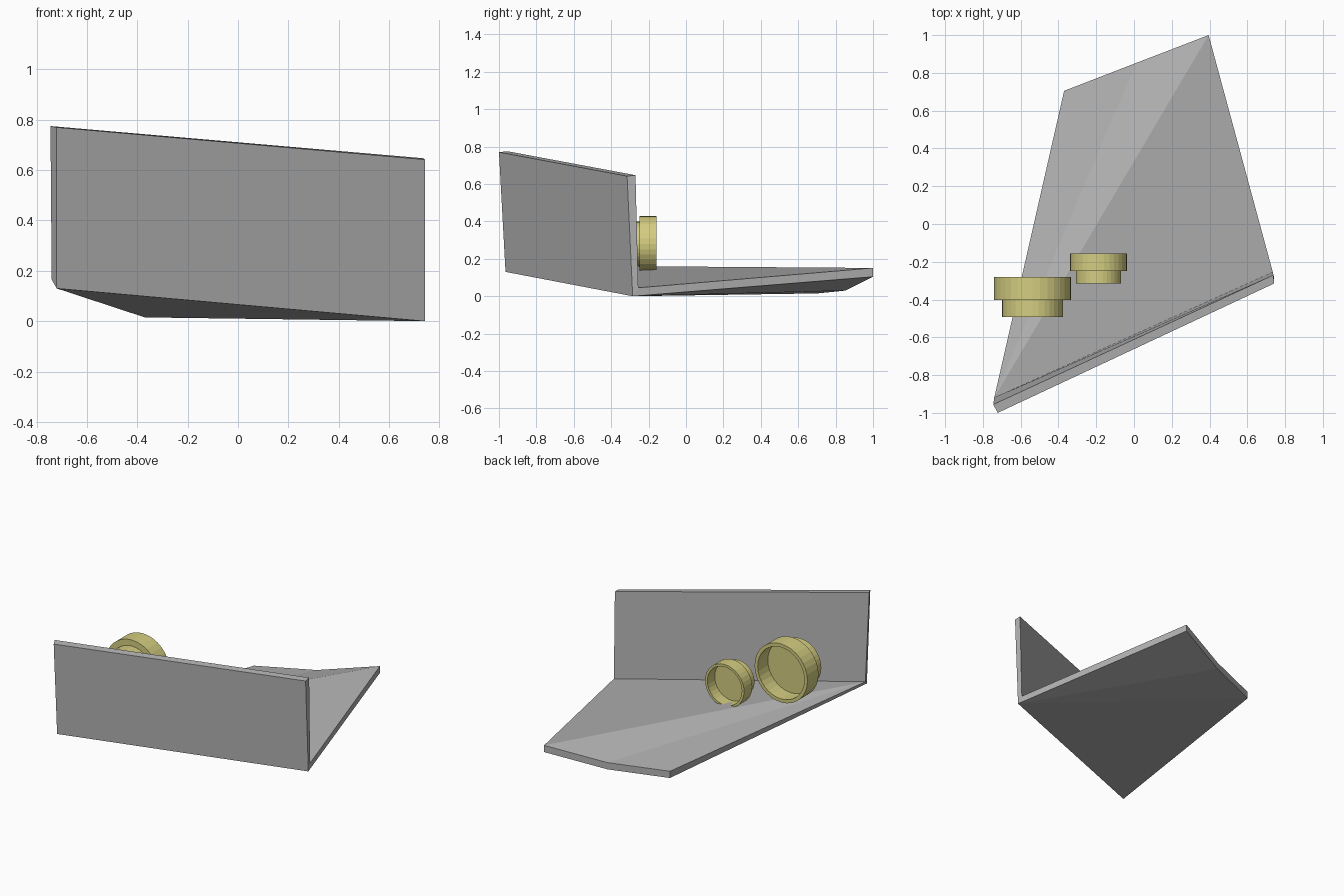
import bpy, bmesh, math
from mathutils import Vector

if "Cube" in bpy.data.objects:
    bpy.data.objects.remove(bpy.data.objects["Cube"])


def material(name, rgb):
    m = bpy.data.materials.new(name)
    m.diffuse_color = (*rgb, 1.0)
    m.use_nodes = True
    m.node_tree.nodes["Principled BSDF"].inputs["Base Color"].default_value = m.diffuse_color
    return m


grey = material("panel grey", (0.45, 0.45, 0.45))
yellow = material("pale yellow", (0.66, 0.61, 0.22))


def finish(name, bm, mat):
    bmesh.ops.recalc_face_normals(bm, faces=bm.faces[:])
    me = bpy.data.meshes.new(name)
    bm.to_mesh(me)
    bm.free()
    me.materials.append(mat)
    ob = bpy.data.objects.new(name, me)
    bpy.context.collection.objects.link(ob)
    return ob


# Bent panel: tilted front wall and slightly folded floor, joined along one corner
pts = {
    # wall section at left end (a) and right end (b): outer/inner bottom, inner/outer top
    "a0": (-0.72, -0.965, 0.13), "a1": (-0.74, -0.92, 0.165),
    "a2": (-0.745, -0.955, 0.775), "a3": (-0.722, -1.0, 0.77),
    "b0": (0.742, -0.285, 0.0), "b1": (0.735, -0.255, 0.045),
    "b2": (0.738, -0.27, 0.647), "b3": (0.742, -0.315, 0.642),
    # rear edge of the floor, underside
    "c0": (-0.37, 0.705, 0.015), "m0": (0.01, 0.852, 0.03), "d0": (0.395, 1.0, 0.104),
}
for k in "cmd":
    pts[k + "1"] = tuple(Vector(pts[k + "0"]) + Vector((0, 0, 0.047)))

faces = [
    "a0 b0 b3 a3", "a3 b3 b2 a2", "a1 a2 b2 b1",       # wall front, top, back
    "a0 a3 a2 a1", "b0 b1 b2 b3",                      # wall ends
    "a1 b1 d1", "a1 d1 m1", "a1 m1 c1",                # floor top
    "b0 m0 d0", "b0 c0 m0", "b0 a0 c0",                # floor underside
    "a0 a1 c1 c0", "c0 c1 m1 m0", "m0 m1 d1 d0", "d0 d1 b1 b0",  # floor edges
]
bm = bmesh.new()
v = {k: bm.verts.new(p) for k, p in pts.items()}
for f in faces:
    bm.faces.new([v[k] for k in f.split()])
finish("bent_panel", bm, grey)


# Stepped cups: narrow solid front, wide hollow rim at the back, axis along y
def stepped_cup(name, x, z, y_front, y_step, y_back, r_narrow, r_wide, r_hole, sides=32):
    profile = [(r_narrow, y_front), (r_narrow, y_step), (r_wide, y_step),
               (r_wide, y_back), (r_hole, y_back), (r_hole, y_step - 0.005)]
    bm = bmesh.new()
    rings = []
    for r, y in profile:
        rings.append([bm.verts.new((x + r * math.cos(t), y, z + r * math.sin(t)))
                      for t in (2 * math.pi * i / sides for i in range(sides))])
    for a, b in zip(rings, rings[1:]):
        for i in range(sides):
            j = (i + 1) % sides
            bm.faces.new((a[i], a[j], b[j], b[i]))
    bm.faces.new(rings[0])
    bm.faces.new(rings[-1])
    return finish(name, bm, yellow)


stepped_cup("large_cup", -0.537, 0.415, -0.493, -0.402, -0.28, 0.162, 0.204, 0.18)
stepped_cup("small_cup", -0.188, 0.279, -0.315, -0.248, -0.157, 0.12, 0.15, 0.133)

# the recess floor sits a hair past the step; keep it inside the narrow body
for n in ("large_cup", "small_cup"):
    me = bpy.data.objects[n].data
    step = sorted({round(p.co.y, 4) for p in me.vertices})[2]
    for p in me.vertices:
        if abs(p.co.y - (step - 0.005)) < 1e-3:
            p.co.y = step + 0.01
